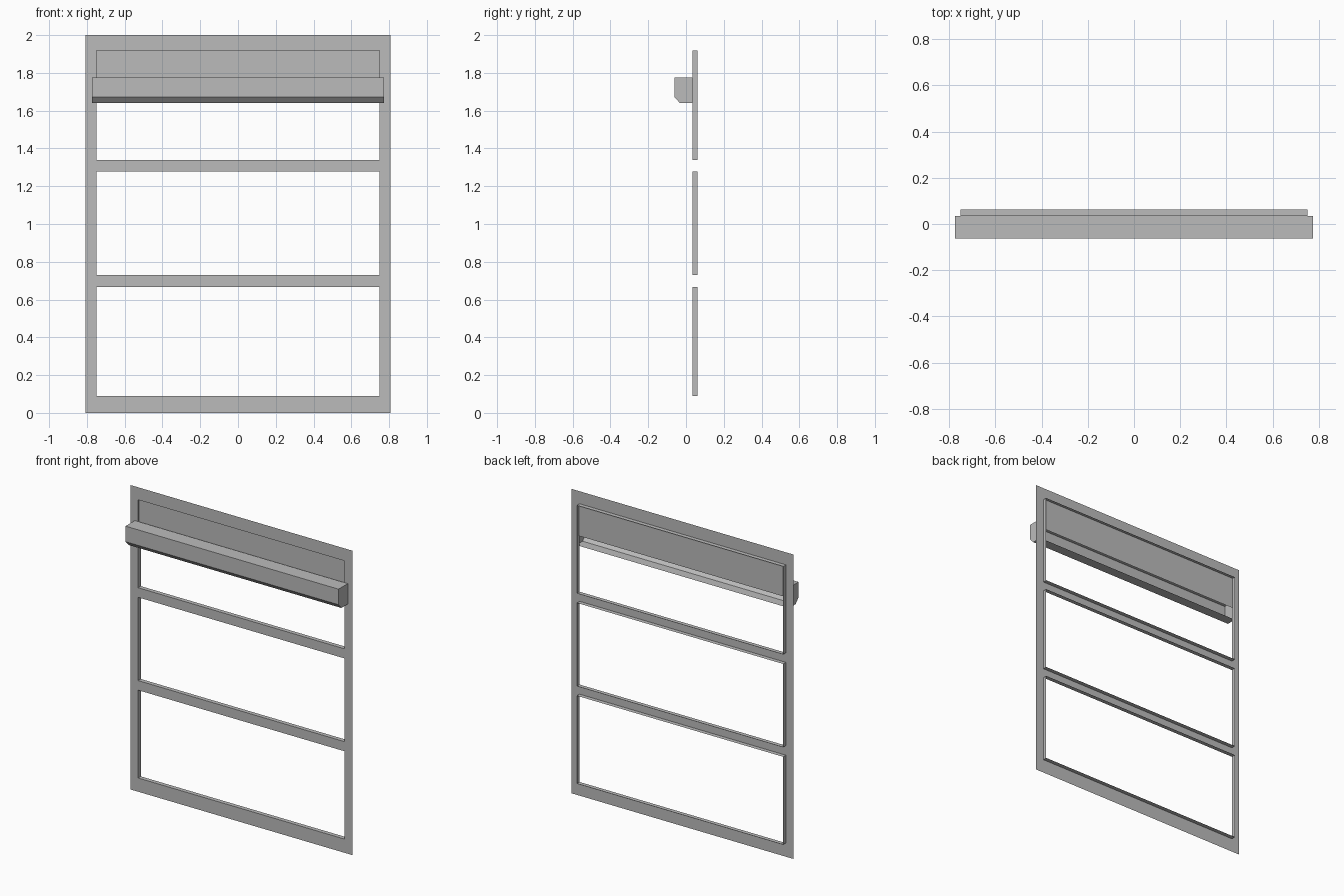
import bpy
import bmesh

cube = bpy.data.objects.get("Cube")
if cube:
    bpy.data.objects.remove(cube, do_unlink=True)

# Single grey paint
grey = bpy.data.materials.new("grey_paint")
grey.use_nodes = True
COLOUR = (0.5, 0.5, 0.5, 1.0)
grey.diffuse_color = COLOUR
grey.node_tree.nodes["Principled BSDF"].inputs["Base Color"].default_value = COLOUR

FRONT, BACK = 0.034, 0.062          # depth of the frame sheet and its flanges
OUTER, INNER = 0.807, 0.75          # half widths of frame and openings
HEIGHT = 2.0
OPENINGS = [(0.09, 0.667), (0.73, 1.277), (1.34, 1.918)]


def finish(name, bm):
    bmesh.ops.remove_doubles(bm, verts=bm.verts, dist=0.0001)
    mesh = bpy.data.meshes.new(name)
    bm.to_mesh(mesh)
    bm.free()
    mesh.materials.append(grey)
    obj = bpy.data.objects.new(name, mesh)
    bpy.context.collection.objects.link(obj)
    return obj


def face(bm, points):
    return bm.faces.new([bm.verts.new(p) for p in points])


def upright(bm, x0, x1, z0, z1, y):
    """Flat rectangle facing the front."""
    face(bm, [(x0, y, z0), (x1, y, z0), (x1, y, z1), (x0, y, z1)])


# Frame sheet: a grid of cells with the openings left out
bm = bmesh.new()
columns = [-OUTER, -INNER, INNER, OUTER]
levels = [0.0] + [z for pair in OPENINGS for z in pair] + [HEIGHT]
for i, (x0, x1) in enumerate(zip(columns, columns[1:])):
    for j, (z0, z1) in enumerate(zip(levels, levels[1:])):
        if not (i == 1 and j % 2 == 1):
            upright(bm, x0, x1, z0, z1, FRONT)
finish("frame_sheet", bm)

# Thin flanges folded backwards around each opening
bm = bmesh.new()
for z0, z1 in OPENINGS:
    corners = [(-INNER, z0), (INNER, z0), (INNER, z1), (-INNER, z1)]
    for (xa, za), (xb, zb) in zip(corners, corners[1:] + corners[:1]):
        face(bm, [(xa, FRONT, za), (xb, FRONT, zb), (xb, BACK, zb), (xa, BACK, za)])
finish("opening_flanges", bm)

# Closing panel in the upper part of the top opening
bm = bmesh.new()
upright(bm, -INNER, INNER, 1.71, OPENINGS[-1][1], 0.042)
finish("upper_panel", bm)

# Hollow housing, open at the back, with a chamfered lower front edge
bm = bmesh.new()
half = 0.774
profile = [(FRONT, 1.64), (-0.032, 1.64), (-0.062, 1.673), (-0.062, 1.775), (FRONT, 1.775)]
for (ya, za), (yb, zb) in zip(profile, profile[1:]):
    face(bm, [(-half, ya, za), (-half, yb, zb), (half, yb, zb), (half, ya, za)])
for side in (-half, half):
    face(bm, [(side, y, z) for y, z in profile])
bmesh.ops.remove_doubles(bm, verts=bm.verts, dist=0.0001)
bmesh.ops.recalc_face_normals(bm, faces=bm.faces)
finish("housing", bm)
